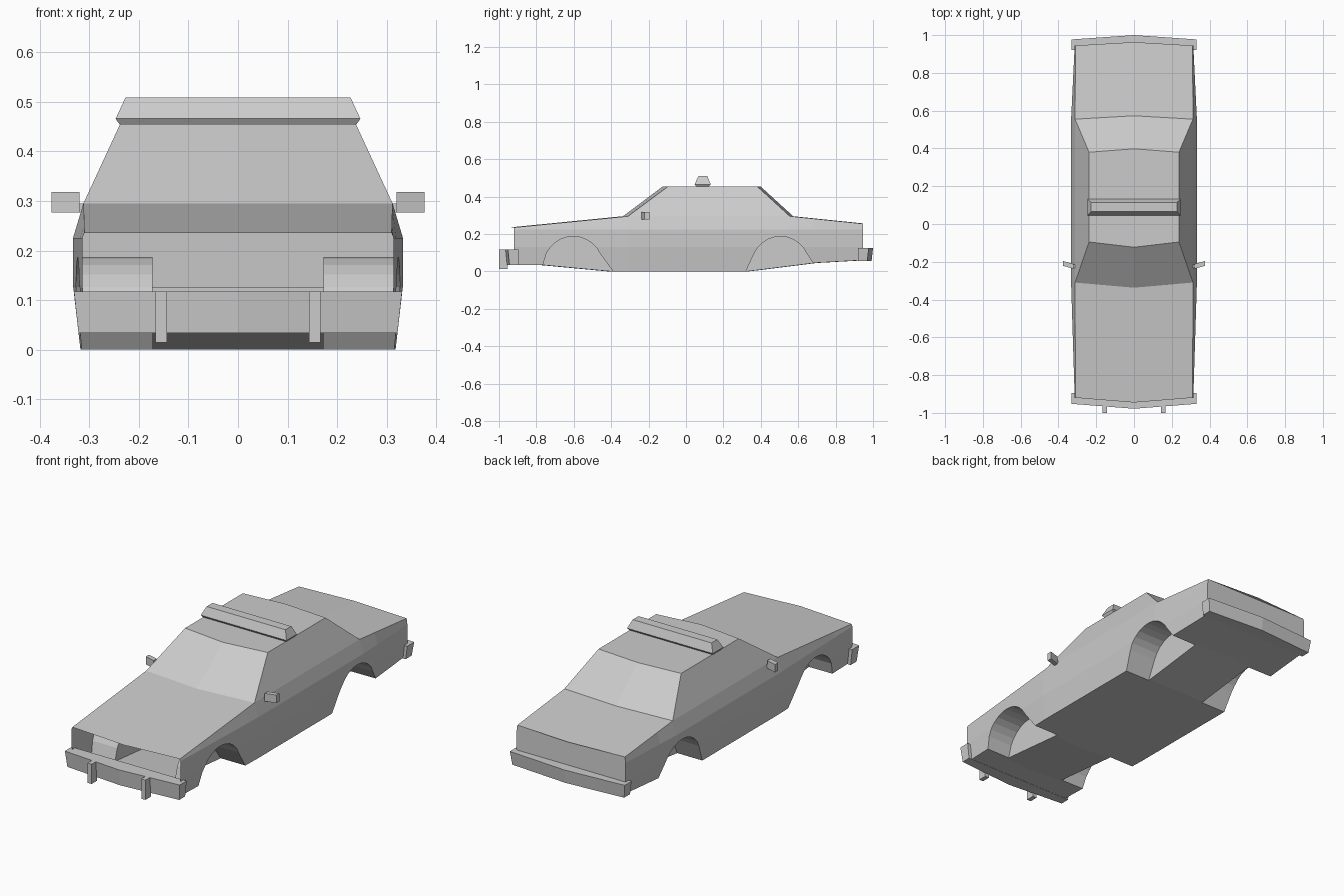
import bpy, math

if "Cube" in bpy.data.objects:
    bpy.data.objects.remove(bpy.data.objects["Cube"])


def make(name, verts, faces):
    """Mesh object with merged points and consistent outward faces."""
    import bmesh
    mesh = bpy.data.meshes.new(name)
    mesh.from_pydata(verts, [], faces)
    bm = bmesh.new()
    bm.from_mesh(mesh)
    bmesh.ops.remove_doubles(bm, verts=bm.verts, dist=0.0005)
    bmesh.ops.dissolve_degenerate(bm, edges=bm.edges, dist=0.0001)
    bmesh.ops.recalc_face_normals(bm, faces=bm.faces)
    bm.to_mesh(mesh)
    bm.free()
    obj = bpy.data.objects.new(name, mesh)
    bpy.context.collection.objects.link(obj)
    return obj


def loft(name, rings):
    """Skin a list of equal closed rings and cap both ends."""
    n = len(rings[0])
    verts = [p for r in rings for p in r]
    faces = [(i*n + j, i*n + (j+1) % n, (i+1)*n + (j+1) % n, (i+1)*n + j)
             for i in range(len(rings)-1) for j in range(n)]
    faces += [tuple(range(n)), tuple(range((len(rings)-1)*n, len(rings)*n))]
    return make(name, verts, faces)


def lerp(table, y):
    for (a, va), (b, vb) in zip(table, table[1:]):
        if y <= b:
            return va + (vb - va) * max(0, (y - a) / (b - a))
    return table[-1][1]


# Body: outlines along the length, sampled at shared stations
F, R = -0.92, 0.945
floor = [(F, .035), (-.765, .035), (-.39, 0), (.32, 0), (.68, .045), (R, .06)]
top = [(F, .235), (-.31, .295), (-.095, .455), (.38, .455), (.555, .295), (R, .255)]
top_x = [(F, .31), (-.31, .312), (-.095, .238), (.38, .238), (.555, .312), (R, .31)]
side_x = [(F, .314), (-.31, .333), (.555, .333), (R, .314)]
bow = [(F, -.025), (-.095, -.028), (.38, .018), (R, .018)]
stations = sorted({y for t in (floor, top, side_x) for y, _ in t})
rings = []
for y in stations:
    zf, zt, xt, xs, b = (lerp(t, y) for t in (floor, top, top_x, side_x, bow))
    shoulder_z = min(zt, .295)
    shoulder_x = xt if zt <= .295 else .312
    half = [(xs - .015 * (.13 - zf) / .13, zf), (xs, .13), (xs, min(.225, zt)),
            (shoulder_x, shoulder_z), (xt, zt)]
    rings.append([(0, y + b, zf)] + [(x, y, z) for x, z in half] + [(0, y + b, zt)]
                 + [(-x, y, z) for x, z in reversed(half)])
body = loft("car_body", rings)

# Wheel wells cut from each side
for end, (y0, z0, y1, z1) in {"front": (-.765, .035, -.39, 0),
                              "rear": (.32, 0, .68, .045)}.items():
    cy, r = (-.603, .158) if end == "front" else (.505, .155)
    arc = [(cy - r * math.cos(math.radians(a)), .03 + .157 * math.sin(math.radians(a)))
           for a in range(25, 156, 13)]
    prof = [(y0 - .008, -.05), (y0, z0)] + arc + [(y1, z1), (y1 + .008, -.05)]
    for side in (-1, 1):
        cutter = loft(end + "_well_cutter", [[(side * x, y, z) for y, z in prof] for x in (.173, .45)])
        cutter.hide_render = True
        cutter.hide_viewport = False
        mod = body.modifiers.new("wheel_well", 'BOOLEAN')
        mod.operation, mod.solver, mod.object = 'DIFFERENCE', 'EXACT', cutter
# Bake the cuts and remove the cutters
bpy.context.view_layer.update()
body_eval = body.evaluated_get(bpy.context.evaluated_depsgraph_get())
cut_mesh = bpy.data.meshes.new_from_object(body_eval)
body.modifiers.clear()
body.data = cut_mesh
for o in [o for o in bpy.data.objects if "cutter" in o.name]:
    bpy.data.objects.remove(o)


# Bumpers: bowed bars wrapping the corners
def bumper(name, s, wrap, edge, mid, z0, z1):
    def ring(z, x, d):
        return [(-x, s * wrap, z), (-x, s * (edge - d), z), (0, s * (mid - d), z),
                (x, s * (edge - d), z), (x, s * wrap, z)]
    loft(name, [ring(z0, .322, .008), ring(z1, .331, 0)])


bumper("front_bumper", -1, .895, .952, .978, .034, .117)
bumper("rear_bumper", 1, .92, .977, 1.0, .055, .125)


def box(name, x0, x1, y0, y1, z0, z1, skew=0):
    loft(name, [[(x, y0 + k, z0), (x, y1 + k, z0), (x, y1 + k, z1), (x, y0 + k, z1)]
                for x, k in ((x0, 0), (x1, skew))])


# Bumper guards and door mirrors on both sides
for s in (-1, 1):
    box("bumper_guard", s * .143, s * .167, -1.0, -.955, .014, .117)
    box("door_mirror", s * .32, s * .376, -.237, -.212, .277, .318, .016)
    box("mirror_arm", s * .305, s * .325, -.232, -.215, .277, .295)

# Roof light bar
loft("roof_light_bar", [[(-x, y0, z), (x, y0, z), (x, y1, z), (-x, y1, z)]
                        for x, y0, y1, z in ((.238, .055, .122, .453),
                                             (.247, .046, .132, .466),
                                             (.227, .066, .114, .509))])
